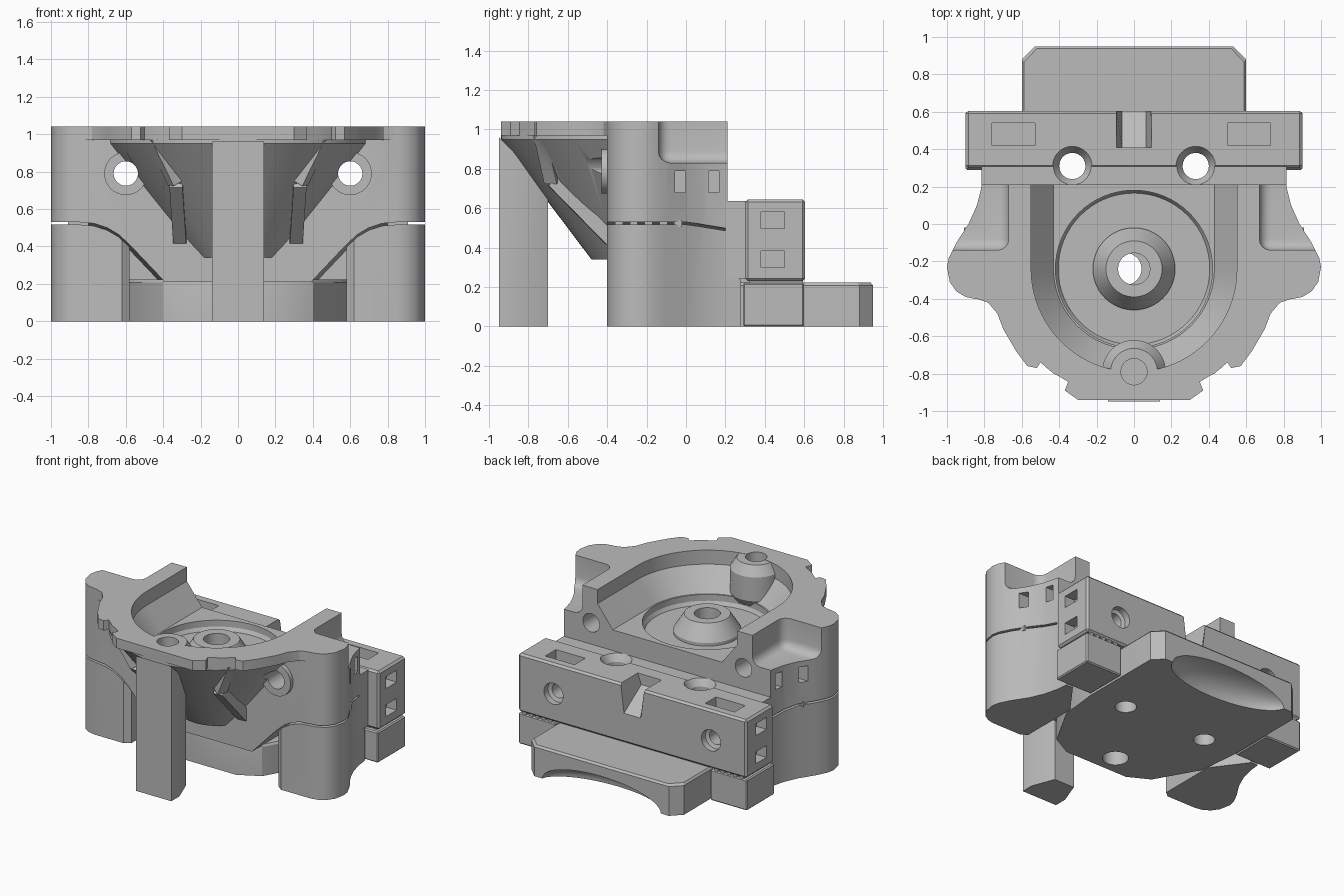
import bpy, bmesh, math
from mathutils import Vector

cube = bpy.data.objects.get("Cube")
if cube:
    bpy.data.objects.remove(cube, do_unlink=True)

grey = bpy.data.materials.new("matte_grey")
grey.use_nodes = True
COLOUR = (0.5, 0.5, 0.5, 1)
grey.diffuse_color = COLOUR
grey.node_tree.nodes["Principled BSDF"].inputs["Base Color"].default_value = COLOUR


def make(name, bm):
    bmesh.ops.recalc_face_normals(bm, faces=bm.faces)
    mesh = bpy.data.meshes.new(name)
    bm.to_mesh(mesh)
    bm.free()
    mesh.materials.append(grey)
    ob = bpy.data.objects.new(name, mesh)
    bpy.context.scene.collection.objects.link(ob)
    return ob


def loft(name, rings, axis="z"):
    """Skin closed rings of (u, v, w) points, w running along the axis."""
    place = {"z": lambda u, v, w: (u, v, w),
             "y": lambda u, v, w: (u, w, v)}[axis]
    bm = bmesh.new()
    loops = [[bm.verts.new(place(*p)) for p in ring] for ring in rings]
    n = len(loops[0])
    for a, b in zip(loops, loops[1:]):
        for i in range(n):
            j = (i + 1) % n
            bm.faces.new((a[i], a[j], b[j], b[i]))
    bm.faces.new(loops[0])
    bm.faces.new(loops[-1])
    return make(name, bm)


def prism(name, outline, lo, hi):
    return loft(name, [[(u, v, w) for u, v in outline] for w in (lo, hi)])


def lathe(name, u, v, profile, axis="z", n=48):
    turn = [math.tau * i / n for i in range(n)]
    return loft(name, [[(u + r * math.cos(t), v + r * math.sin(t), w) for t in turn]
                       for r, w in profile], axis)


def box(name, x, y, z, bevel=0, segments=1):
    bm = bmesh.new()
    bmesh.ops.create_cube(bm, size=1)
    for vert in bm.verts:
        vert.co = [lo + (c + 0.5) * (hi - lo) for c, (lo, hi) in zip(vert.co, (x, y, z))]
    if bevel:
        bmesh.ops.bevel(bm, geom=bm.edges[:], offset=bevel, segments=segments,
                        profile=0.5, affect="EDGES")
    return make(name, bm)


def bar(name, a, b, width):
    a, b = Vector(a), Vector(b)
    bm = bmesh.new()
    bmesh.ops.create_cube(bm, size=1)
    turn = (b - a).to_track_quat("Z", "Y")
    for vert in bm.verts:
        c = vert.co
        vert.co = (a + b) / 2 + turn @ Vector((c.x * width, c.y * width, c.z * (b - a).length))
    return make(name, bm)


def combine(target, tool, op, keep=False):
    mod = target.modifiers.new("bool", "BOOLEAN")
    mod.operation, mod.solver, mod.object = op, "EXACT", tool
    bpy.context.view_layer.objects.active = target
    bpy.ops.object.modifier_apply(modifier=mod.name)
    if not keep:
        bpy.data.objects.remove(tool, do_unlink=True)


def both(pts):
    return pts + [(-x, y) for x, y in reversed(pts)]


def span(side, lo, hi):
    return tuple(sorted((side * lo, side * hi)))


# Plan outline of the winged body and its arched underside, dropping towards the rear
wing = [(.81, .25), (.815, .2), (.84, .1), (.885, 0), (.95, -.1), (.99, -.18), (1, -.23),
        (.985, -.31), (.95, -.36), (.9, -.39), (.85, -.4)]
arch = [(.39, .21), (.58, .41), (.64, .465), (.7, .5), (.77, .523), (.85, .53), (1.1, .53)]


def arch_cutter(name, drop, close, shape):
    return loft(name, [[(x, z, y) for x, z in shape([(x, z - drop - fall) for x, z in arch] + close)]
                       for y, fall in ((-1, 0), (0, 0), (.5, .07))], "y")


body = prism("upper_body", both(wing), .1, 1.1)
combine(body, arch_cutter("underside", 0, [(1.1, 1.2)], both), "INTERSECT")

# Front rim and conical bowl shell
rim = [(.7, -.3), (.87, -.39), (.78, -.42), (.73, -.48), (.7, -.56), (.63, -.68), (.57, -.76),
       (.52, -.77), (.5, -.74), (.43, -.8), (.35, -.84), (.37, -.89), (.3, -.94)]
shell = [(.24, .34), (.7, .95), (.7, 1.06)]
combine(body, prism("rim", both(rim), .97, 1.08), "UNION")
combine(body, lathe("bowl", 0, -.24, shell, n=64), "UNION")
for s in (-1, 1):
    combine(body, lathe("bolt_boss", s * .6, .79, [(.115, -.43), (.115, -.2)], "y"), "UNION")
    # Bent ribs under the rim
    top, knee, foot = (s * .45, -.73, .985), (s * .33, -.675, .74), (s * .31, -.38, .44)
    combine(body, bar("upper_rib", top, knee, .07), "UNION")
    combine(body, bar("lower_rib", knee, foot, .07), "UNION")
combine(body, box("trim", (-2, 2), (-2, .21), (0, 1.04)), "INTERSECT")


# U-shaped channel, round pocket and centre boss
def u_ring(w, z):
    arc = [math.pi * i / 40 for i in range(41)]
    return [(w, .5, z)] + [(w * math.cos(t), -.24 - w * math.sin(t), z) for t in arc] + [(-w, .5, z)]


combine(body, loft("channel", [u_ring(.43, .785), u_ring(.55, .94), u_ring(.55, 1.2)]), "DIFFERENCE")
combine(body, lathe("pocket", 0, -.24, [(.405, .715), (.42, .74), (.42, .9)], n=64), "DIFFERENCE")
combine(body, lathe("centre_boss", 0, -.24, [(.22, .69), (.22, .737), (.15, .847)]), "UNION")
front_boss = lathe("front_boss", 0, -.79, [(.14, .75), (.17, .8), (.17, .97), (.125, 1.038)])
combine(front_boss, lathe("boss_trim", 0, -.24, shell, n=64), "INTERSECT")
combine(body, front_boss, "UNION")
combine(body, lathe("front_hole", 0, -.79, [(.07, .93), (.07, 1.2)]), "DIFFERENCE")

# Shoulder notches, bolt holes and side slots
for s in (-1, 1):
    combine(body, box("notch", span(s, .67, 1.3), (-.14, .5), (.83, 1.3), .06, 4), "DIFFERENCE")
    combine(body, lathe("bolt_hole", s * .6, .79, [(.065, -1), (.065, .5)], "y"), "DIFFERENCE")
    for y in (-.03, .14):
        combine(body, box("slot", span(s, .77, 1.2), (y - .027, y + .027), (.68, .79)), "DIFFERENCE")

# Rear block with its neck
block = box("rear_block", (-.9, .9), (.3, .605), (.23, .645), .014)
combine(block, box("neck", (-.815, .815), (.2, .4), (.24, .638)), "UNION")
combine(block, box("block_foot", (-.58, .58), (.2, .58), (.21, .3)), "UNION")
combine(block, loft("ramp_slot", [[(x, z, y) for x, z in both([(.065, floor), (.095, .65), (.095, .8)])]
                                  for y, floor in ((.41, .57), (.65, .41))], "y"), "DIFFERENCE")
for s, x in ((-1, -.645), (1, .615)):
    combine(block, box("top_window", (x - .115, x + .115), (.42, .54), (.55, .8)), "DIFFERENCE")
    combine(block, lathe("rear_hole", s * .62, .43,
                         [(.05, .4), (.05, .55), (.075, .56), (.075, .7)], "y"), "DIFFERENCE")
    for z in (.34, .54):
        combine(block, box("side_window", span(s, .82, 1.1), (.38, .5), (z - .042, z + .042)),
                "DIFFERENCE")

# Base plate with chamfered corners and scooped rear edge
plate = [(.53, .95), (.6, .88), (.6, .28), (.57, 0), (.4, -.3), (.25, -.38)]
small = [(x * .98, y - .012 if y > .8 else y) for x, y in plate]
base = loft("base_plate", [[(x, y, z) for x, y in both(o)]
                           for o, z in ((plate, 0), (plate, .208), (small, .222))])
bm = bmesh.new()
bmesh.ops.create_uvsphere(bm, u_segments=48, v_segments=24, radius=1)
bmesh.ops.scale(bm, vec=(.47, .2, .14), verts=bm.verts)
bmesh.ops.translate(bm, vec=(0, .97, 0), verts=bm.verts)
combine(base, make("scoop", bm), "DIFFERENCE")

# Vertical through holes, the one in the base slightly off centre
combine(body, lathe("body_drill", 0, -.24, [(.085, -.2), (.085, 1.2)]), "DIFFERENCE")
combine(base, lathe("base_drill", -.045, -.24, [(.085, -.2), (.085, 1.2)]), "DIFFERENCE")
for s in (-1, 1):
    drill = lathe("block_drill", s * .33, .31, [(.07, -.2), (.07, .59), (.105, .645), (.105, .8)])
    combine(block, drill, "DIFFERENCE", keep=True)
    combine(base, drill, "DIFFERENCE")

# Front support column with a sloped top
column_plan = both([(.14, -.95), (.14, -.86), (.08, -.7)])
loft("front_column", [[(x, y, 0) for x, y in column_plan],
                      [(x, y, .01 - y) for x, y in column_plan]])

# Side supports, corner blocks and the small breakaway tabs
for s, side in ((-1, "right"), (1, "left")):
    plan = [(.58, .05), (.75, .28), (.805, .28)] + wing + [(.62, -.4), (.58, -.37)]
    pillar = prism(side + "_support", [(s * x, y) for x, y in plan], 0, .8)
    combine(pillar, arch_cutter("support_top", .013, [(1.1, -.2), (.39, -.2)],
                                lambda pts: [(s * x, z) for x, z in pts]), "INTERSECT")
    box(side + "_corner_block", span(s, .61, .9), (.29, .6), (0, .22), .008)
    for i in range(5):
        y = -.36 + .075 * i
        box(side + "_support_tab", span(s, .8, .91), (y, y + .04), (.505, .54))
        x = .64 + .05 * i
        box(side + "_block_tab", span(s, x, x + .03), (.32, .595), (.21, .25))

# Smooth the round faces, keep the machined edges crisp
for ob in bpy.context.scene.objects:
    if ob.type == "MESH" and ob.data.materials and ob.data.materials[0] == grey:
        ob.data.shade_smooth()
        ob.data.set_sharp_from_angle(angle=math.radians(30))
